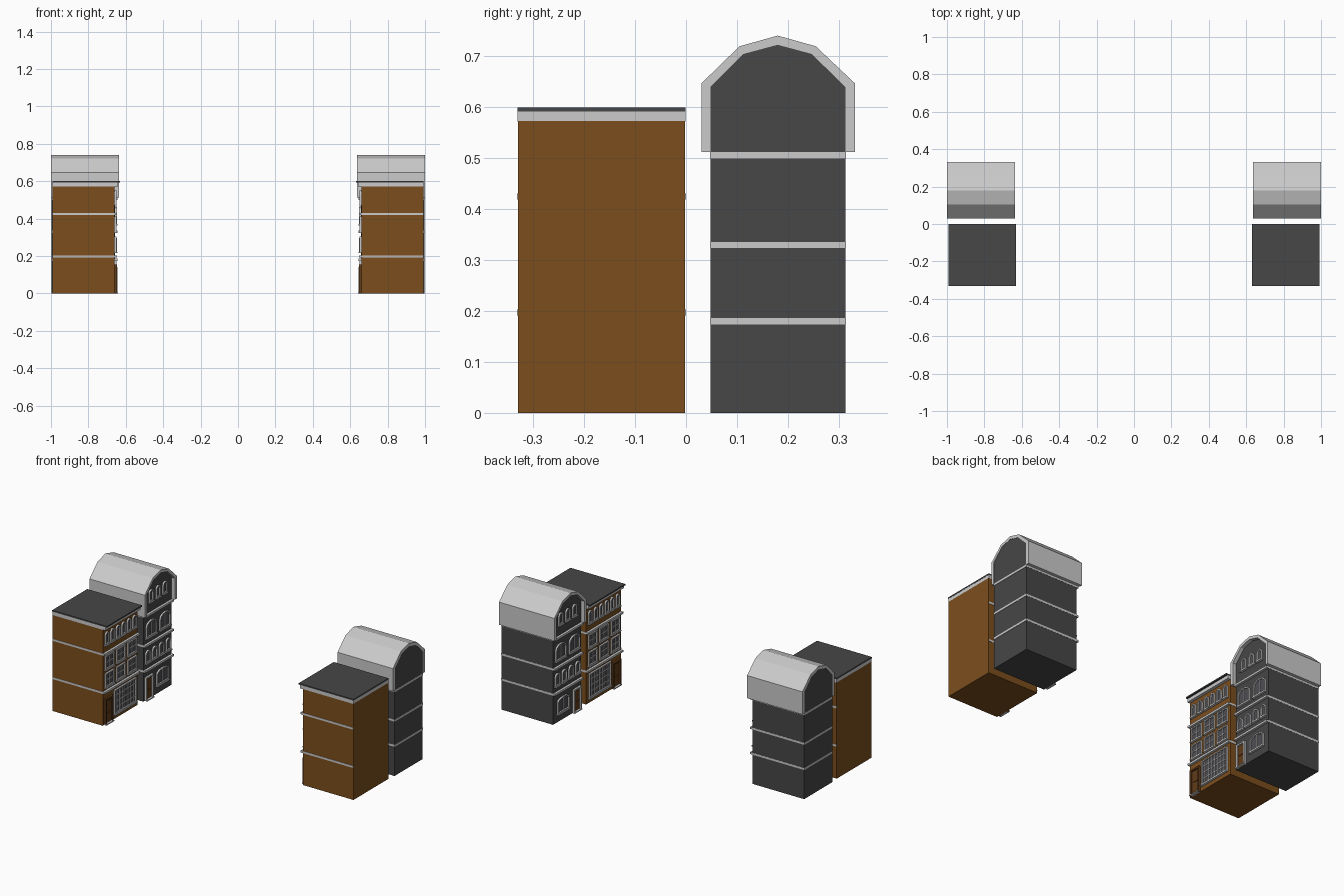
import bpy, bmesh, math

if "Cube" in bpy.data.objects:
    bpy.data.objects.remove(bpy.data.objects["Cube"])


def material(name, rgb):
    m = bpy.data.materials.new(name)
    m.diffuse_color = (*rgb, 1)
    m.use_nodes = True
    m.node_tree.nodes["Principled BSDF"].inputs["Base Color"].default_value = m.diffuse_color
    return m


BROWN = material("brown_brick", (0.2, 0.076, 0.012))
DARK = material("dark_brick", (0.063, 0.063, 0.063))
GLASS = material("dark_glass", (0.08, 0.08, 0.09))
DOOR = material("door_wood", (0.12, 0.045, 0.01))
GREY = None


def finish(bm, name, mat):
    """Every part is built on the left row and mirrored across the street."""
    bmesh.ops.recalc_face_normals(bm, faces=bm.faces)
    me = bpy.data.meshes.new(name)
    bm.to_mesh(me)
    bm.free()
    ob = bpy.data.objects.new(name, me)
    bpy.context.collection.objects.link(ob)
    if mat:
        me.materials.append(mat)
    ob.modifiers.new("mirror", 'MIRROR')
    return ob


def add_prism(bm, pts, x0, x1):
    """Closed (y, z) outline extruded along x."""
    f = bm.faces.new([bm.verts.new((x0, y, z)) for y, z in pts])
    r = bmesh.ops.extrude_face_region(bm, geom=[f])
    for v in r["geom"]:
        if isinstance(v, bmesh.types.BMVert):
            v.co.x = x1


def add_ring(bm, outer, inner, x0, x1, closed=True):
    """Frame between two matching (y, z) outlines, extruded along x."""
    loops = [[bm.verts.new((x, y, z)) for y, z in p]
             for x, p in ((x0, outer), (x1, outer), (x1, inner), (x0, inner))]
    n = len(outer)
    for i in range(n if closed else n - 1):
        j = (i + 1) % n
        for k in range(4):
            a, b = loops[k], loops[(k + 1) % 4]
            bm.faces.new((a[i], a[j], b[j], b[i]))
    if not closed:
        bm.faces.new([l[0] for l in loops])
        bm.faces.new([l[-1] for l in reversed(loops)])


def rect(y0, y1, z0, z1):
    return [(y0, z0), (y1, z0), (y1, z1), (y0, z1)]


def arch(y0, y1, z0, z1, rise):
    """Opening with an arched head."""
    c, h = (y0 + y1) / 2, (y1 - y0) / 2
    head = [(c + h * math.cos(math.pi * i / 6), z1 - rise + rise * math.sin(math.pi * i / 6))
            for i in range(7)]
    return [(y0, z0), (y1, z0)] + head


def prism(name, pts, x0, x1, mat=GREY):
    bm = bmesh.new()
    add_prism(bm, pts, x0, x1)
    return finish(bm, name, mat)


def box(name, x0, x1, y0, y1, z0, z1, mat=GREY):
    return prism(name, rect(y0, y1, z0, z1), x0, x1, mat)


def window_row(name, wall, centres, w, z0, z1, rise=0, cols=1, rows=1, t=0.007, sill=True):
    """Row of frames with glazing bars and sills, plus one glass object."""
    fr, gl = bmesh.new(), bmesh.new()
    for c in centres:
        a, b = c - w / 2, c + w / 2
        if rise:
            out = arch(a, b, z0, z1, rise)
            inn = arch(a + t, b - t, z0 + t, z1 - t, max(rise - t * 0.5, 0.004))
        else:
            out, inn = rect(a, b, z0, z1), rect(a + t, b - t, z0 + t, z1 - t)
        add_ring(fr, out, inn, wall - 0.003, wall + 0.010)
        add_prism(gl, inn, wall - 0.003, wall + 0.002)
        for i in range(1, cols):
            y = a + w * i / cols
            add_prism(fr, rect(y - 0.002, y + 0.002, z0 + t, z1 - t), wall, wall + 0.006)
        for i in range(1, rows):
            z = z0 + (z1 - z0) * i / rows
            add_prism(fr, rect(a + t, b - t, z - 0.002, z + 0.002), wall, wall + 0.0055)
        if sill:
            add_prism(fr, rect(a - 0.004, b + 0.004, z0 - 0.006, z0), wall - 0.003, wall + 0.014)
    finish(fr, name + "_frames", GREY)
    finish(gl, name + "_glass", GLASS)


def door(name, wall, y0, y1, h, frame_mat):
    """Panelled door with an open-bottomed surround and a step."""
    t = 0.009
    bm = bmesh.new()
    add_ring(bm, [(y0, 0), (y0, h), (y1, h), (y1, 0)],
             [(y0 + t, 0), (y0 + t, h - t), (y1 - t, h - t), (y1 - t, 0)],
             wall - 0.003, wall + 0.012, closed=False)
    finish(bm, name + "_surround", frame_mat)
    box(name + "_leaf", wall - 0.003, wall + 0.003, y0 + t, y1 - t, 0, h - t, DOOR)
    bm = bmesh.new()
    c = (y0 + y1) / 2
    for z0, z1 in ((0.1, 0.42), (0.5, 0.88)):
        add_prism(bm, rect(c - (y1 - y0) * 0.25, c + (y1 - y0) * 0.25, h * z0, h * z1),
                  wall, wall + 0.006)
    finish(bm, name + "_panels", DOOR)
    box(name + "_step", wall - 0.003, wall + 0.016, y0, y1, 0, 0.006)


# Brown flat-roofed house
BW = -0.66
box("brown_house_walls", -0.992, BW, -0.33, -0.002, 0, 0.573, BROWN)
box("brown_house_cornice", -0.992, -0.642, -0.331, -0.001, 0.572, 0.592)
box("brown_house_roof", -0.993, -0.632, -0.331, -0.001, 0.592, 0.60, DARK)
for i, z in enumerate((0.197, 0.425)):
    box(f"brown_house_band_{i}", -0.991, -0.646, -0.332, 0.0, z - 0.006, z + 0.006)
door("brown_house_door", BW, -0.318, -0.245, 0.155, DOOR)
window_row("brown_house_shop", BW, [-0.125], 0.205, 0.03, 0.175, cols=8, rows=4)
thirds = [-0.272, -0.166, -0.06]
window_row("brown_house_lower", BW, thirds, 0.082, 0.222, 0.305, cols=2, rows=2)
window_row("brown_house_middle", BW, thirds, 0.082, 0.328, 0.41, cols=2, rows=2)
window_row("brown_house_top", BW, [-0.295 + 0.0516 * i for i in range(6)],
           0.036, 0.475, 0.55, rise=0.018)

# Dark house with curved roof
DW = -0.657
gable = [(0.048, 0), (0.313, 0), (0.313, 0.64), (0.247, 0.705),
         (0.18, 0.723), (0.113, 0.705), (0.048, 0.64)]
prism("dark_house_walls", gable, -0.998, DW, DARK)
outer = [(0.03, 0.512), (0.03, 0.647), (0.105, 0.72), (0.18, 0.741),
         (0.255, 0.72), (0.332, 0.647), (0.332, 0.512)]
inner = [(0.048, 0.512), (0.048, 0.64), (0.113, 0.705), (0.18, 0.723),
         (0.247, 0.705), (0.313, 0.64), (0.313, 0.512)]
bm = bmesh.new()
add_ring(bm, outer, inner, -1.0, -0.635, closed=False)
finish(bm, "dark_house_roof", GREY)
for i, z in enumerate((0.18, 0.33, 0.506)):
    box(f"dark_house_band_{i}", -1.0, -0.643, 0.047, 0.314, z - 0.006, z + 0.006)
door("dark_house_door", DW, 0.06, 0.13, 0.14, GREY)
window_row("dark_house_ground", DW, [0.222], 0.11, 0.05, 0.14, rise=0.02, cols=2)
window_row("dark_house_first", DW, [0.085 + 0.0637 * i for i in range(4)],
           0.045, 0.222, 0.295, rise=0.02)
window_row("dark_house_second", DW, [0.117, 0.245], 0.098, 0.37, 0.465, rise=0.03, cols=2)
window_row("dark_house_gable", DW, [0.115, 0.18, 0.245], 0.04, 0.575, 0.645, rise=0.018)
